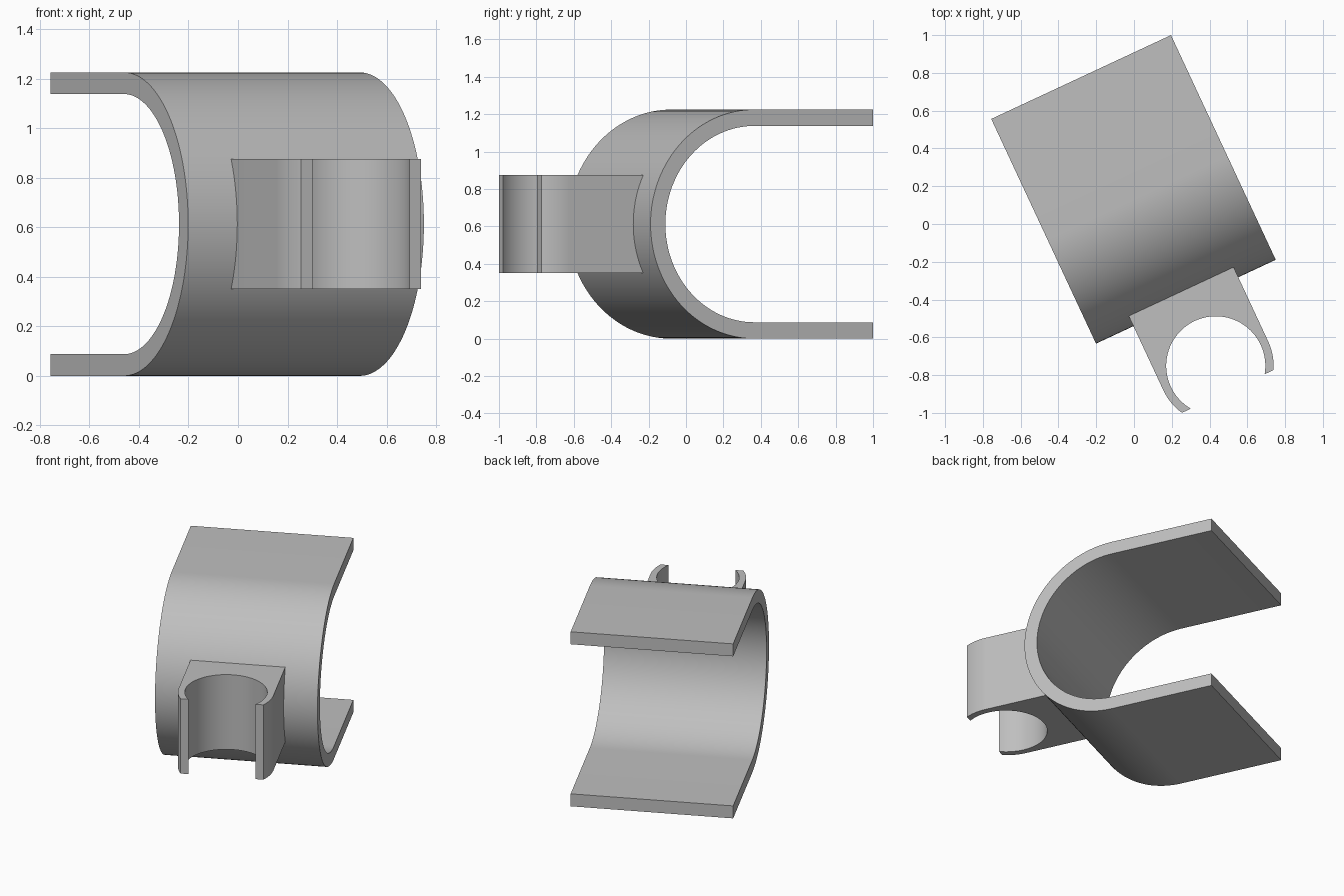
import bpy, bmesh
from math import sin, cos, pi, asin, sqrt, radians
from mathutils import Matrix, Vector

cube = bpy.data.objects.get("Cube")
if cube:
    bpy.data.objects.remove(cube, do_unlink=True)

UNIT = 0.0875                       # wall thickness, the design module
PLACE = Matrix.Rotation(radians(25), 4, 'Z') @ Matrix.Translation((0.075, 0.1235, 7 * UNIT))

grey = bpy.data.materials.new("plain grey")
grey.use_nodes = True
grey.diffuse_color = (0.52, 0.52, 0.52, 1)
grey.node_tree.nodes["Principled BSDF"].inputs["Base Color"].default_value = grey.diffuse_color


def arc(radius, start, end, centre=0.0, steps=64):
    """Points (a, b) on an arc whose centre lies at b = centre."""
    angles = [start + (end - start) * i / steps for i in range(steps + 1)]
    return [(radius * cos(t), centre + radius * sin(t)) for t in angles]


def extrude(name, outline, axis):
    """Extrude a closed outline of 3D points along axis, then place it."""
    bm = bmesh.new()
    face = bm.faces.new([bm.verts.new(Vector(p) * UNIT) for p in outline])
    grown = bmesh.ops.extrude_face_region(bm, geom=[face])["geom"]
    moved = [g for g in grown if isinstance(g, bmesh.types.BMVert)]
    bmesh.ops.translate(bm, verts=moved, vec=Vector(axis) * UNIT)
    bmesh.ops.recalc_face_normals(bm, faces=bm.faces)
    mesh = bpy.data.meshes.new(name)
    bm.to_mesh(mesh)
    bm.free()
    mesh.transform(PLACE)
    mesh.materials.append(grey)
    obj = bpy.data.objects.new(name, mesh)
    bpy.context.collection.objects.link(obj)
    bpy.ops.object.select_all(action='DESELECT')
    obj.select_set(True)
    bpy.context.view_layer.objects.active = obj
    bpy.ops.object.shade_smooth_by_angle(angle=radians(20))


# Large U-shaped band: two flat legs joined by a half round
OUTER, INNER, LEG = 7, 6, 8
band = [(LEG, OUTER)] + arc(OUTER, pi / 2, 3 * pi / 2)
band += [(LEG, -OUTER), (LEG, -INNER)] + arc(INNER, 3 * pi / 2, pi / 2) + [(LEG, INNER)]
extrude("large_band", [(-6, y, z) for y, z in band], (12, 0, 0))

# Small upright clip: block with a round socket open at the front
CENTRE, RIM, BORE, CUT = -11.28, 3.5, 3, 1.71
BACK = -6.2                         # ends inside the wall of the band
rim_end, bore_end = asin(CUT / RIM), asin(CUT / BORE)
clip = [(RIM, BACK)] + arc(RIM, 0, -rim_end, CENTRE, 16)
clip += arc(BORE, -bore_end, pi + bore_end, CENTRE)
clip += arc(RIM, pi + rim_end, pi, CENTRE, 16) + [(-RIM, BACK)]
extrude("small_clip", [(x, y, -3) for x, y in clip], (0, 0, 6))
